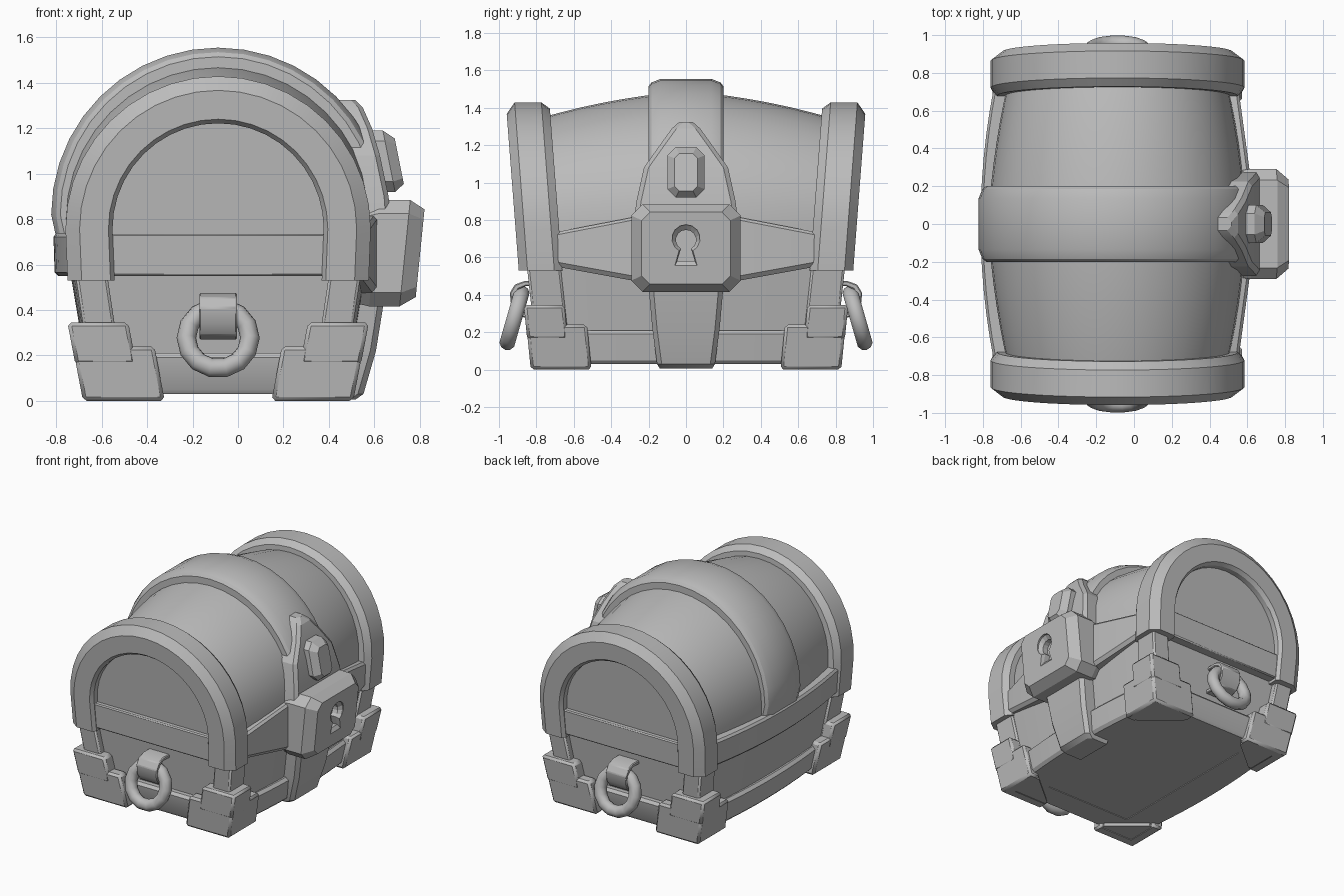
import bpy, bmesh, math

if "Cube" in bpy.data.objects:
    bpy.data.objects.remove(bpy.data.objects["Cube"])

XC = -0.0875   # chest centre line
grey = bpy.data.materials.new("plain_grey")
grey.diffuse_color = (0.5, 0.5, 0.5, 1)
grey.use_nodes = True
grey.node_tree.nodes["Principled BSDF"].inputs["Base Color"].default_value = grey.diffuse_color


def loft(name, rings, bevel=0, angle=32):
    """Skin a list of equal-length point rings and cap both ends."""
    bm = bmesh.new()
    vs = [[bm.verts.new(p) for p in r] for r in rings]
    n = len(rings[0])
    for a, b in zip(vs, vs[1:]):
        for j in range(n):
            k = (j + 1) % n
            bm.faces.new((a[j], a[k], b[k], b[j]))
    bm.faces.new(vs[0])
    bm.faces.new(vs[-1])
    bmesh.ops.recalc_face_normals(bm, faces=bm.faces)
    me = bpy.data.meshes.new(name)
    bm.to_mesh(me)
    bm.free()
    me.materials.append(grey)
    ob = bpy.data.objects.new(name, me)
    bpy.context.collection.objects.link(ob)
    bpy.ops.object.select_all(action='DESELECT')
    bpy.context.view_layer.objects.active = ob
    ob.select_set(True)
    if angle:
        bpy.ops.object.shade_smooth_by_angle(angle=math.radians(angle))
    if bevel:
        m = ob.modifiers.new("bevel", 'BEVEL')
        m.width, m.segments, m.limit_method = bevel, 1, 'ANGLE'
    return ob


def arch(r, zc, z0, n=20, lean=0.0):
    """Arch in x/z: leg, half circle, leg."""
    foot = r - lean * (zc - z0)
    pts = [(XC + foot, z0)]
    pts += [(XC + r * math.cos(math.pi * i / n), zc + r * math.sin(math.pi * i / n))
            for i in range(n + 1)]
    return pts + [(XC - foot, z0)]


def sweep(name, profile, zc, z0, lean, ymap):
    """Sweep an (r, y) profile along the arch."""
    arches = [arch(r, zc, z0, 20, lean) for r, _ in profile]
    rings = [[(a[i][0], ymap(y, a[i][1]), a[i][1]) for a, (_, y) in zip(arches, profile)]
             for i in range(len(arches[0]))]
    return loft(name, rings, angle=24)


def shear(z):
    return 0.077 * (z - 0.54)


def octagon(hy, hz, c):
    return [(hy, hz - c), (hy - c, hz), (c - hy, hz), (-hy, hz - c),
            (-hy, c - hz), (c - hy, -hz), (hy - c, -hz), (hy, c - hz)]


# lid barrel
rings = []
for i in range(17):
    t = -1 + i / 8
    d = 0.83 * abs(t)
    rr = 0.685 - 0.12 * d * d - 0.055 * d
    zc = 0.803 - 0.035 * d * d - 0.03 * d
    rings.append([(x, t * (0.83 + shear(z)), z) for x, z in arch(rr, zc, 0.55)])
loft("lid_barrel", rings)

# middle strap over the lid
sweep("lid_strap", [(0.58, -0.2), (0.695, -0.2), (0.715, -0.185), (0.735, -0.135),
                    (0.735, 0.135), (0.715, 0.185), (0.695, 0.2), (0.58, 0.2)],
      0.82, 0.56, 0.22, lambda y, z: y)

# lid end hoops, end rails, base end rails, ring handles
for s, side in ((-1, "front"), (1, "back")):
    prof = [(0.465, 0.76), (0.465, 0.87), (0.483, 0.895), (0.61, 0.895),
            (0.672, 0.848), (0.672, 0.705), (0.638, 0.662), (0.56, 0.662)]
    sweep("lid_hoop_" + side, prof, 0.757, 0.53, 0.04, lambda y, z: s * (y + shear(z)))
    loft("lid_end_rail_" + side,
         [[(XC + w, s * y, z) for y, z in ((0.7, 0.55), (0.868, 0.55), (0.88, 0.735), (0.7, 0.735))]
          for w in (-0.48, 0.48)], bevel=0.008)
    loft("base_end_rail_" + side,
         [[(XC + w, s * y, z) for y, z in ((0.6, 0.03), (0.775, 0.03), (0.79, 0.05),
                                           (0.812, 0.19), (0.795, 0.21), (0.6, 0.21))]
          for w in (-0.5, 0.5)])
    # curved clasp holding the ring
    outer = [(0.74, 0.472), (0.86, 0.475), (0.915, 0.455), (0.942, 0.41),
             (0.935, 0.34), (0.90, 0.29), (0.84, 0.27), (0.74, 0.27)]
    inner = [(0.74, 0.30), (0.835, 0.30), (0.88, 0.312), (0.905, 0.35),
             (0.91, 0.40), (0.895, 0.43), (0.855, 0.447), (0.74, 0.445)]
    loft("ring_clasp_" + side,
         [[(XC + w, s * y, z) for y, z in outer + inner] for w in (-0.083, 0.083)], bevel=0.006)
    bpy.ops.mesh.primitive_torus_add(
        major_segments=14, minor_segments=10, major_radius=0.14, minor_radius=0.043,
        location=(XC, s * 0.917, 0.277), rotation=(math.radians(90 + 16 * s), 0, 0))
    ring = bpy.context.object
    ring.name = "ring_handle_" + side
    ring.data.materials.append(grey)
    bpy.ops.object.shade_smooth_by_angle(angle=math.radians(50))

# bowed base tub
rings = []
for i in range(13):
    t = -1 + i / 6
    b = 1 - t * t
    rings.append([(XC + sx * (0.515 + 0.15 * z + (0.04 + 0.02 * z) * b), t * (0.74 + 0.11 * z), z)
                  for sx, z in ((-1, 0.035), (1, 0.035), (1, 0.56), (-1, 0.56))])
loft("base_tub", rings)

# bowed side rails at the foot of the base
for s, side in ((-1, "left"), (1, "right")):
    rings = []
    for i in range(13):
        y = -0.75 + i * 0.125
        b = 0.055 * (1 - (y / 0.75) ** 2)
        rings.append([(XC + s * x, y, z) for x, z in (
            (0.35, 0.03), (0.525 + b, 0.03), (0.545 + b, 0.05),
            (0.57 + b, 0.19), (0.55 + b, 0.21), (0.35, 0.21))])
    loft("base_side_rail_" + side, rings)

# plain lid rail at the rear, passing over the strap end
rings = []
for i in range(13):
    y = -0.72 + i * 0.12
    b = 0.07 * (1 - (y / 0.72) ** 2)
    rings.append([(XC - x, y, z) for x, z in ((0.5, 0.55), (0.635 + b, 0.55), (0.65 + b, 0.565),
                                              (0.655 + b, 0.722), (0.642 + b, 0.738), (0.5, 0.738))])
loft("lid_rear_rail", rings)

# flared lid rail behind the lock
rings = []
for y, x, lo, hi in ((-0.72, 0.64, 0.555, 0.73), (-0.28, 0.70, 0.475, 0.815),
                     (0.28, 0.70, 0.475, 0.815), (0.72, 0.64, 0.555, 0.73)):
    rings.append([(XC + a, y, z) for a, z in ((0.5, lo), (x - 0.02, lo), (x, lo + 0.025),
                                              (x, hi - 0.015), (x - 0.015, hi), (0.5, hi))])
loft("lid_lock_rail", rings, angle=15)

# strap down the lock side of the base
rings = []
for z, x, w in ((0.006, 0.605, 0.14), (0.03, 0.64, 0.155), (0.22, 0.695, 0.18), (0.5, 0.74, 0.205)):
    rings.append([(XC + a, y, z) for a, y in ((0.45, -w), (x - 0.025, -w), (x, 0.025 - w),
                                              (x, w - 0.025), (x - 0.025, w), (0.45, w))])
loft("base_strap", rings, angle=25)

# corner posts and stepped corner brackets
for sx in (-1, 1):
    for sy in (-1, 1):
        tag = ("left" if sx < 0 else "right") + ("_front" if sy < 0 else "_back")

        def corner(z, plan, x0, kx, y0, ky):
            return [(XC + sx * (x0 + kx * z - u), sy * (y0 + ky * z - v), z) for u, v in plan]

        post = ((0, 0), (0.14, 0), (0.14, 0.18), (0, 0.18))
        loft("post_" + tag, [corner(z, post, 0.545, 0.15, 0.79, 0.11) for z in (0.04, 0.56)],
             bevel=0.012)

        def ell(a, b, t, o=0.0):
            return ((o, o), (a, o), (a, t), (t, t), (t, b), (o, b))

        for part, plan, za, zb in (
                ("bracket_lower_", ell(0.36, 0.325, 0.09), 0.0, 0.24),
                ("bracket_upper_", ell(0.265, 0.215, 0.10, -0.003), 0.16, 0.345),
                ("bracket_foot_", ((0.03, 0.03), (0.34, 0.03), (0.34, 0.1), (0.1, 0.3), (0.03, 0.3)),
                 0.003, 0.05)):
            loft(part + tag, [corner(z, plan, 0.595, 0.19, 0.83, 0.1) for z in (za, zb)],
                 bevel=0 if "foot" in part else 0.016, angle=20)

# pointed hasp plate
rings = []
for z, w, x in ((0.78, 0.28, 0.672), (0.9, 0.265, 0.663), (1.08, 0.225, 0.625),
                (1.2, 0.14, 0.59), (1.29, 0.075, 0.55), (1.325, 0.035, 0.515)):
    rings.append([(a, y, z) for a, y in ((x - 0.2, -w), (x - 0.02, -w), (x, 0.025 - w),
                                         (x, w - 0.025), (x - 0.02, w), (x - 0.2, w))])
loft("hasp_plate", rings, angle=15)

# raised stud on the hasp
loft("hasp_stud", [[(x - 0.2 * z, y, 1.055 + z) for y, z in octagon(hy, hz, c)]
                   for x, hy, hz, c in ((0.55, 0.1, 0.135, 0.045), (0.665, 0.1, 0.135, 0.045),
                                        (0.71, 0.062, 0.1, 0.025))], angle=0)

# lock box with a keyhole cut into its face
lock = loft("lock_box", [[(x + 0.1 * z, y, 0.65 + z) for y, z in octagon(hy, hz, c)]
                         for x, hy, hz, c in ((0.56, 0.285, 0.225, 0.06), (0.60, 0.292, 0.234, 0.06),
                                              (0.735, 0.292, 0.234, 0.06), (0.802, 0.237, 0.193, 0.045))],
            angle=0)
hole = [(0.075 * math.cos(math.radians(a)), 0.025 + 0.075 * math.sin(math.radians(a)))
        for a in range(-60, 241, 25)] + [(-0.065, -0.13), (0.065, -0.13)]
cutter = loft("keyhole_cutter", [[(x, y * k, 0.675 + z * k) for y, z in hole]
                                 for x, k in ((0.86, 1), (0.80, 1), (0.775, 0.72), (0.735, 0.72))],
              angle=0)
cutter.hide_render = True
cutter.hide_set(True)
cut = lock.modifiers.new("keyhole", 'BOOLEAN')
cut.operation, cut.object, cut.solver = 'DIFFERENCE', cutter, 'EXACT'
